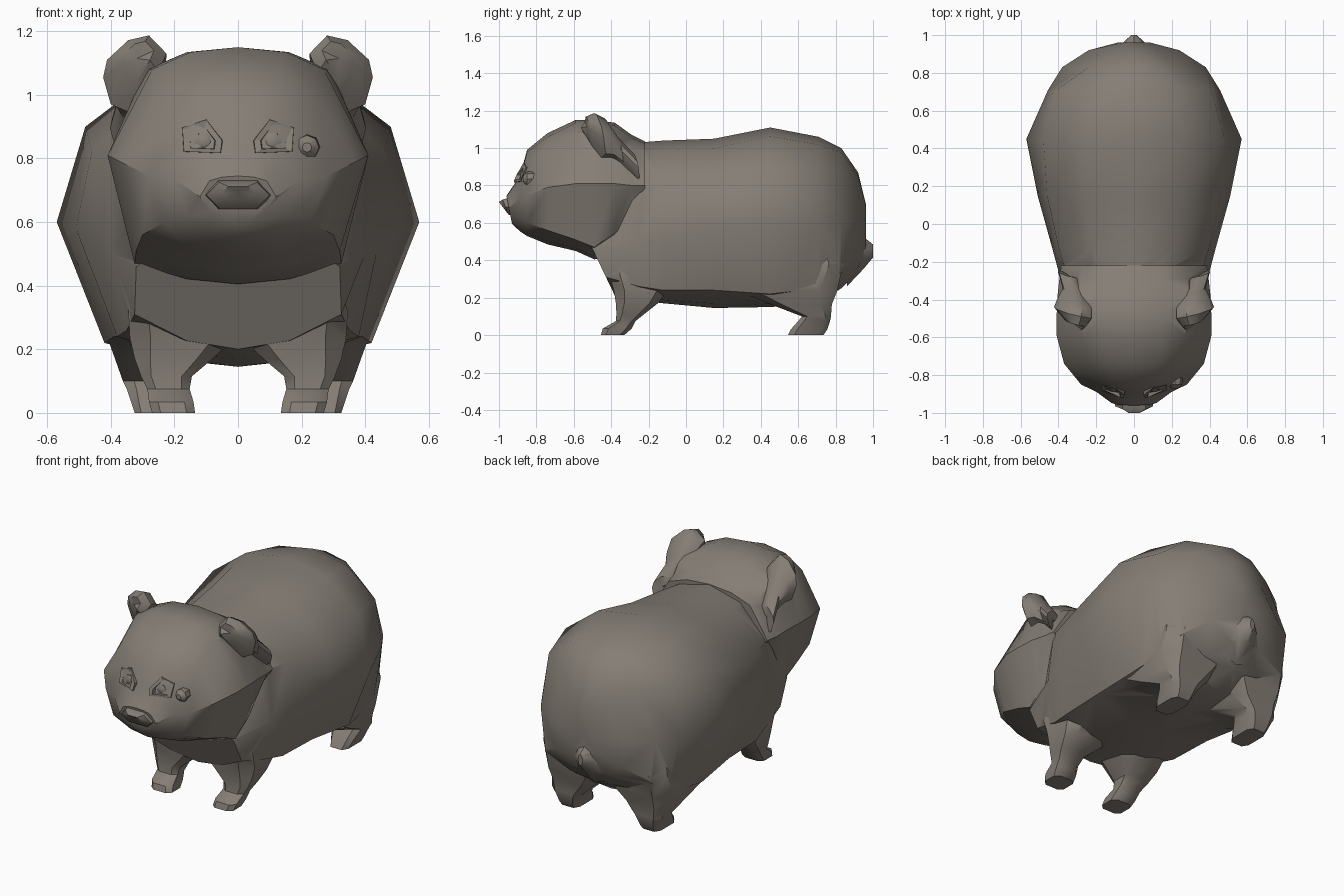
import bpy, bmesh, math
from mathutils import Vector

if "Cube" in bpy.data.objects:
    bpy.data.objects.remove(bpy.data.objects["Cube"])

fur = bpy.data.materials.new("grey_brown_fur")
fur.diffuse_color = (0.235, 0.208, 0.18, 1)
fur.use_nodes = True
fur.node_tree.nodes["Principled BSDF"].inputs["Base Color"].default_value = fur.diffuse_color


def smooth(ob, angle):
    bpy.ops.object.select_all(action='DESELECT')
    ob.select_set(True)
    bpy.context.view_layer.objects.active = ob
    bpy.ops.object.shade_smooth_by_angle(angle=math.radians(angle))


def loft(name, rings, angle=38):
    """Skin a list of equal-length point loops and close both ends."""
    bm = bmesh.new()
    loops = [[bm.verts.new(p) for p in r] for r in rings]
    n = len(loops[0])
    for a, b in zip(loops, loops[1:]):
        for i in range(n):
            j = (i + 1) % n
            bm.faces.new((a[i], a[j], b[j], b[i]))
    for ring in (loops[0], loops[-1]):
        c = bm.verts.new(sum((v.co for v in ring), Vector()) / n)
        for i in range(n):
            bm.faces.new((ring[i], ring[(i + 1) % n], c))
    bmesh.ops.recalc_face_normals(bm, faces=bm.faces)
    me = bpy.data.meshes.new(name)
    bm.to_mesh(me)
    bm.free()
    me.materials.append(fur)
    ob = bpy.data.objects.new(name, me)
    bpy.context.collection.objects.link(ob)
    smooth(ob, angle)
    return ob


def section(y, top, ws, zs, ww, zw, wl, zl, bottom, lean=0.0):
    """Symmetric cross-section: top, shoulder, widest, lower edge, bottom."""
    half = [(0, top), (ws * .55, top - .22 * (top - zs)), (ws, zs), (ww, zw),
            (wl, zl), (wl * .5, bottom + .25 * (zl - bottom)), (0, bottom)]
    pts = half + [(-x, z) for x, z in half[-2:0:-1]]
    return [(x, y - lean * (z - bottom), z) for x, z in pts]


def box_ring(z, x0, x1, y0, y1, s=1, cut=.25):
    """Horizontal rectangle with chamfered corners."""
    cx, cy, hx, hy = (x0 + x1) / 2, (y0 + y1) / 2, (x1 - x0) / 2, (y1 - y0) / 2
    k = 1 - 2 * cut
    shape = [(1, -k), (1, k), (k, 1), (-k, 1), (-1, k), (-1, -k), (-k, -1), (k, -1)]
    return [(s * (cx + hx * a), cy + hy * b, z) for a, b in shape]


# Barrel body with a sloping chest and an angular rump
body = loft("body", [section(*r) for r in (
    (-.375, .56, .22, .53, .32, .46, .325, .31, .20, .48),
    (-.25, 1.03, .36, .80, .40, .50, .35, .26, .185),
    (-.12, 1.04, .40, .80, .435, .50, .38, .24, .17),
    (.15, 1.05, .46, .82, .51, .58, .39, .24, .145),
    (.45, 1.11, .48, .90, .57, .60, .42, .22, .15),
    (.71, 1.06, .41, .87, .455, .60, .40, .25, .17),
    (.83, 1.0, .24, .88, .38, .60, .35, .34, .25),
    (.92, .87, .12, .78, .24, .60, .22, .43, .34),
    (.962, .70, .05, .67, .08, .58, .07, .50, .46))])

# Broad head tapering to the muzzle, with the throat running into the chest
parts = [loft("head", [section(*r) for r in (
    (-.22, 1.035, .27, .98, .385, .80, .25, .66, .55),
    (-.29, 1.07, .28, 1.0, .395, .80, .28, .60, .50),
    (-.38, 1.135, .30, 1.06, .405, .81, .33, .55, .42),
    (-.49, 1.15, .29, 1.08, .41, .81, .325, .47, .405),
    (-.59, 1.15, .27, 1.08, .41, .81, .32, .51, .45),
    (-.74, 1.08, .25, .99, .37, .79, .30, .56, .485),
    (-.85, .99, .15, .93, .28, .745, .23, .60, .53),
    (-.888, .85, .12, .825, .20, .735, .16, .62, .555),
    (-.93, .745, .09, .73, .12, .68, .08, .63, .595, .2))])]

# Nose
parts.append(loft("nose", [[(w * a, y + t * b, zc + h * b) for a, b in
                            ((1, 0), (.6, 1), (-.6, 1), (-1, 0), (-.6, -1), (.6, -1))]
                           for y, w, zc, h, t in ((-.90, .11, .685, .06, 0),
                                                  (-.965, .10, .685, .04, -.015),
                                                  (-.985, .05, .692, .02, -.015))]))

# Tail stub
parts.append(loft("tail", [[(w * math.cos(t), y, z + h * math.sin(t))
                            for t in (i * math.pi / 4 for i in range(8))]
                           for y, w, z, h in ((.86, .16, .42, .16), (.95, .07, .44, .085),
                                              (1.0, .015, .45, .035))]))

FRONT_LEG = ((.48, .14, .30, -.40, -.16), (.32, .04, .345, -.41, -.12),
             (.235, .012, .34, -.385, -.10), (.17, .08, .325, -.375, -.15),
             (.115, .145, .305, -.372, -.22), (.075, .152, .285, -.375, -.27),
             (.035, .14, .28, -.445, -.29), (0, .135, .27, -.455, -.33))
HIND_LEG = ((.55, .12, .36, .50, .76), (.38, .04, .41, .42, .84),
            (.24, .03, .412, .27, .81), (.165, .10, .385, .45, .78),
            (.10, .165, .362, .62, .775), (.075, .18, .35, .60, .77),
            (.03, .20, .335, .56, .755), (0, .21, .325, .545, .735))
EAR = ((.225, -.50, 1.13), (.28, -.49, 1.187), (.345, -.475, 1.172), (.412, -.45, 1.11),
       (.424, -.44, 1.055), (.40, -.43, .97), (.33, -.46, .94), (.25, -.54, 1.07))
EYE_RIM = ((.05, .865), (.10, .93), (.175, .905), (.17, .83), (.055, .825))


def ear_ring(s, k, dx=0, dy=0, dz=0):
    """Ear outline shrunk about its middle, shifted, and mirrored by side."""
    c = sum((Vector(p) for p in EAR), Vector()) / len(EAR)
    pts = [c + (Vector(p) - c) * k + Vector((dx, dy, dz)) for p in EAR]
    return [(s * p.x, p.y, p.z) for p in pts]


for side, s in (("left", 1), ("right", -1)):
    parts.append(loft(f"front_leg_{side}", [box_ring(*r, s=s, cut=.2) for r in FRONT_LEG]))
    parts.append(loft(f"hind_leg_{side}", [box_ring(*r, s=s, cut=.18) for r in HIND_LEG]))
    # Full-fronted ear whose back narrows down into the neck
    parts.append(loft(f"ear_{side}", [ear_ring(s, .5, -.015, -.055, .035), ear_ring(s, 1),
                                      ear_ring(s, .9, -.01, .05, -.015),
                                      ear_ring(s, .65, -.015, .11, -.08),
                                      ear_ring(s, .6, .015, .20, -.17)]))
    # Raised eyelid frame around a faceted eye
    cx, cz = .11, .862

    def rim(k, y):
        return [(s * (cx + (x - cx) * k), y + .35 * (z - cz) + .3 * (x - cx),
                 cz - .008 + (z - cz) * k) for x, z in EYE_RIM]
    loft(f"eyelid_{side}", [rim(1.05, -.85), rim(1, -.889), rim(.65, -.889),
                            rim(.6, -.86)], angle=20)
    loft(f"eye_{side}", [[(s * (.105 + r * math.cos(t)), y, .85 + r * math.sin(t))
                          for t in (i * math.pi / 3 for i in range(6))]
                         for y, r in ((-.85, .038), (-.875, .034), (-.886, .015))])

# Single small bump beside one eye
loft("cheek_bump", [[(.217 + r * math.cos(t), y, .835 + r * math.sin(t))
                     for t in (i * math.pi / 4 for i in range(8))]
                    for y, r in ((-.79, .03), (-.81, .042), (-.85, .038), (-.872, .015))])

# Fuse the large parts into one continuous skin
for part in parts:
    bpy.ops.object.select_all(action='DESELECT')
    bpy.context.view_layer.objects.active = body
    body.select_set(True)
    mod = body.modifiers.new("fuse", 'BOOLEAN')
    mod.operation, mod.solver, mod.object = 'UNION', 'EXACT', part
    bpy.ops.object.modifier_apply(modifier=mod.name)
    bpy.data.objects.remove(part)
smooth(body, 42)
